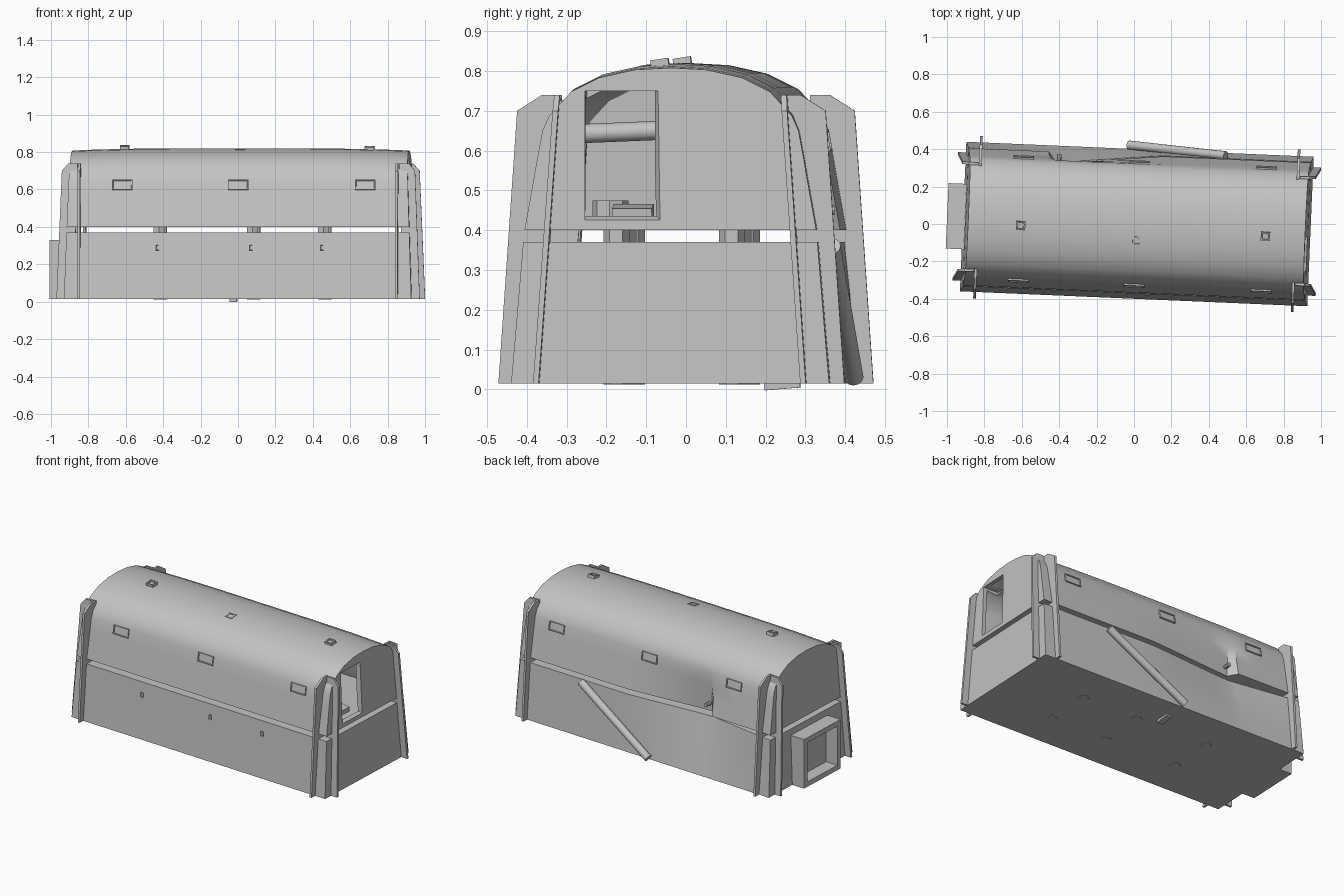
import bpy, bmesh, math
from mathutils import Matrix, Vector

cube = bpy.data.objects.get("Cube")
if cube:
    bpy.data.objects.remove(cube, do_unlink=True)

grey = bpy.data.materials.new("concrete grey")
grey.use_nodes = True
tone = (0.55, 0.55, 0.55, 1)
grey.diffuse_color = tone
grey.node_tree.nodes["Principled BSDF"].inputs["Base Color"].default_value = tone

# The whole building is turned slightly on its plot
FRAME = Matrix.Translation((0.015, 0, 0)) @ Matrix.Rotation(-0.043, 4, "Z")
BASE, SPLIT_LOW, SPLIT_HIGH = 0.015, 0.37, 0.40


def finish(name, bm, smooth=False):
    bmesh.ops.recalc_face_normals(bm, faces=bm.faces)
    mesh = bpy.data.meshes.new(name)
    bm.to_mesh(mesh)
    bm.free()
    obj = bpy.data.objects.new(name, mesh)
    bpy.context.collection.objects.link(obj)
    obj.matrix_world = FRAME
    mesh.materials.append(grey)
    if smooth:
        bpy.ops.object.select_all(action="DESELECT")
        obj.select_set(True)
        bpy.context.view_layer.objects.active = obj
        bpy.ops.object.shade_smooth_by_angle(angle=math.radians(32))
    return obj


def loft(name, rings, smooth=False):
    """Skin closed rings of points and cap both ends."""
    bm = bmesh.new()
    rows = [[bm.verts.new(p) for p in ring] for ring in rings]
    n = len(rows[0])
    for a, b in zip(rows, rows[1:]):
        for i in range(n):
            j = (i + 1) % n
            bm.faces.new((a[i], a[j], b[j], b[i]))
    bm.faces.new(rows[0])
    bm.faces.new(rows[-1])
    return finish(name, bm, smooth)


def block(name, centre, size, turn=Matrix(), recess=None):
    """Box; recess = (face direction, rim width, depth) sinks a panel."""
    bm = bmesh.new()
    bmesh.ops.create_cube(bm, size=1, matrix=Matrix.Diagonal((*size, 1)))
    if recess:
        axis, rim, depth = recess
        bm.normal_update()
        face = max(bm.faces, key=lambda f: f.normal.dot(Vector(axis)))
        bmesh.ops.inset_region(bm, faces=[face], thickness=rim)
        bmesh.ops.inset_region(bm, faces=[face], thickness=0.002, depth=-depth)
    bm.transform(Matrix.Translation(centre) @ turn)
    return finish(name, bm)


def rod(name, start, end, radius, sides, smooth=True):
    start, end = Vector(start), Vector(end)
    bm = bmesh.new()
    bmesh.ops.create_cone(bm, cap_ends=True, segments=sides, radius1=radius,
                          radius2=radius, depth=(end - start).length)
    turn = (end - start).to_track_quat("Z", "Y").to_matrix().to_4x4()
    bm.transform(Matrix.Translation((start + end) / 2) @ turn)
    return finish(name, bm, smooth)


# Buckled stretch of the rear wall
def dent(u, v, z):
    if v < 0.2 or z > 0.65:
        return 0
    if z < SPLIT_HIGH:
        fade = (z - BASE) / SPLIT_LOW
        back = max(0, (u + 0.9) / 0.45)
    else:
        fade = 1 - (z - SPLIT_HIGH) / 0.25
        back = 0 if u < -0.46 else 1
    return 0.06 * fade * max(0, min(1, (0.12 - u) / 0.55, back))


def shell_ring(half, t):
    ring = []
    for v, z in half + [(-v, z) for v, z in reversed(half) if v > 0]:
        u = t * (0.93 - 0.035 * z)
        sag = 0.012 * t ** 4 if z > 0.68 else 0
        ring.append((u, v - dent(u, v, z), z - sag))
    return ring


stations = [-1, -0.9, -0.7, -0.53, -0.49, -0.35, -0.2, 0, 0.14, 0.4, 0.7, 0.92, 1]
lower = [(0.40, BASE), (0.39, 0.13), (0.38, 0.25), (0.37, SPLIT_LOW)]
upper = [(0.367, SPLIT_HIGH), (0.349, 0.50), (0.335, 0.58), (0.322, 0.65),
         (0.305, 0.70), (0.25, 0.76), (0.18, 0.795), (0.09, 0.815), (0, 0.82)]
loft("lower_body", [shell_ring(lower, t) for t in stations], True)
top = loft("upper_body", [shell_ring(upper, t) for t in stations])

# Hollow the upper storey and open the end window
shell = top.modifiers.new("wall thickness", "SOLIDIFY")
shell.thickness, shell.offset = 0.035, -1


def window_ring(u, grow):
    y0, y1, z0, z1 = -0.215, -0.04 + grow, 0.44 - grow, 0.75
    return [(u, y0, z0), (u, y1, z0), (u, y1, z1), (u, y0, z1)]


cutter = loft("window_cutter", [window_ring(0.80, 0), window_ring(0.885, 0),
                                window_ring(0.96, 0.035)])
cutter.hide_render = True
cutter.hide_set(True)
cut = top.modifiers.new("window", "BOOLEAN")
cut.object, cut.solver = cutter, "EXACT"
bpy.context.view_layer.update()
mesh = bpy.data.meshes.new_from_object(
    top.evaluated_get(bpy.context.evaluated_depsgraph_get()))
top.modifiers.clear()
top.data = mesh
bpy.data.objects.remove(cutter, do_unlink=True)
bpy.ops.object.select_all(action="DESELECT")
top.select_set(True)
bpy.context.view_layer.objects.active = top
bpy.ops.object.shade_smooth_by_angle(angle=math.radians(32))

# Paired buttress fins at every corner
side_fin = [(0.435, BASE), (0.388, 0.70), (0.325, 0.74), (0.275, 0.74), (0.34, BASE)]
end_fin = [(0.972, BASE), (0.945, 0.70), (0.91, 0.74), (0.86, 0.74), (0.88, BASE)]
for sx, end in ((1, "left"), (-1, "right")):
    for sy, face in ((-1, "front"), (1, "back")):
        loft(f"side_fin_{face}_{end}",
             [[(sx * (0.85 + o), sy * r, z) for r, z in side_fin]
              for o in (-0.007, 0.007)])
        loft(f"end_fin_{face}_{end}",
             [[(sx * r, sy * (0.337 - 0.07 * z + o), z) for r, z in end_fin]
              for o in (-0.007, 0.007)])

# Six-sided posts carrying the upper storey
for u in (-0.43, 0.07, 0.45):
    for v in (-0.155, 0.135):
        rod("support_post", (u, v, 0.012), (u, v, 0.42), 0.033, 6, False)
    # Small ports low on the front wall
    block("lower_port", (u, -0.378, 0.29), (0.018, 0.008, 0.03),
          Matrix.Rotation(-0.085, 4, "X"), ((0, -1, 0), 0.003, 0.003))

# Framed slits on both long walls
for u in (-0.62, 0.0, 0.68):
    for s in (-1, 1):
        block("wall_slit", (u, s * 0.329, 0.625), (0.11, 0.012, 0.055),
              Matrix.Rotation(s * 0.18, 4, "X"), ((0, s, 0), 0.008, 0.005))

# Roof vents
for u, v, lift in ((-0.62, -0.035, 0.819), (0.0, -0.09, 0.811), (0.69, -0.035, 0.815)):
    high = u != 0
    block("roof_vent", (u, v, lift), (0.05, 0.045, 0.03 if high else 0.012),
          Matrix.Rotation(0.15, 4, "X"), ((0, 0, 1), 0.01, 0.008))

# Entrance porch with a deep opening
block("entrance_porch", (-0.955, 0, 0.1725), (0.12, 0.35, 0.315),
      recess=((-1, 0, 0), 0.045, 0.08))

# Fallen pole leaning on the rear wall, and a bracket in the buckled wall
rod("leaning_pole", (0.46, 0.385, 0.36), (-0.06, 0.42, 0.03), 0.024, 12)
rod("wall_bracket", (-0.43, 0.30, 0.45), (-0.43, 0.355, 0.45), 0.012, 8)
block("ground_rubble", (-0.05, 0.24, 0.012), (0.04, 0.09, 0.022),
      Matrix.Rotation(0.08, 4, "X"))

# Interior beam and floor rubble behind the window
rod("interior_beam", (0.55, -0.30, 0.64), (0.55, 0.30, 0.665), 0.024, 12)
rod("floor_rubble", (0.70, -0.16, 0.43), (0.70, -0.16, 0.475), 0.045, 8, False)
block("floor_slab_piece", (0.78, -0.10, 0.445), (0.12, 0.10, 0.03),
      Matrix.Rotation(0.1, 4, "Y"))
